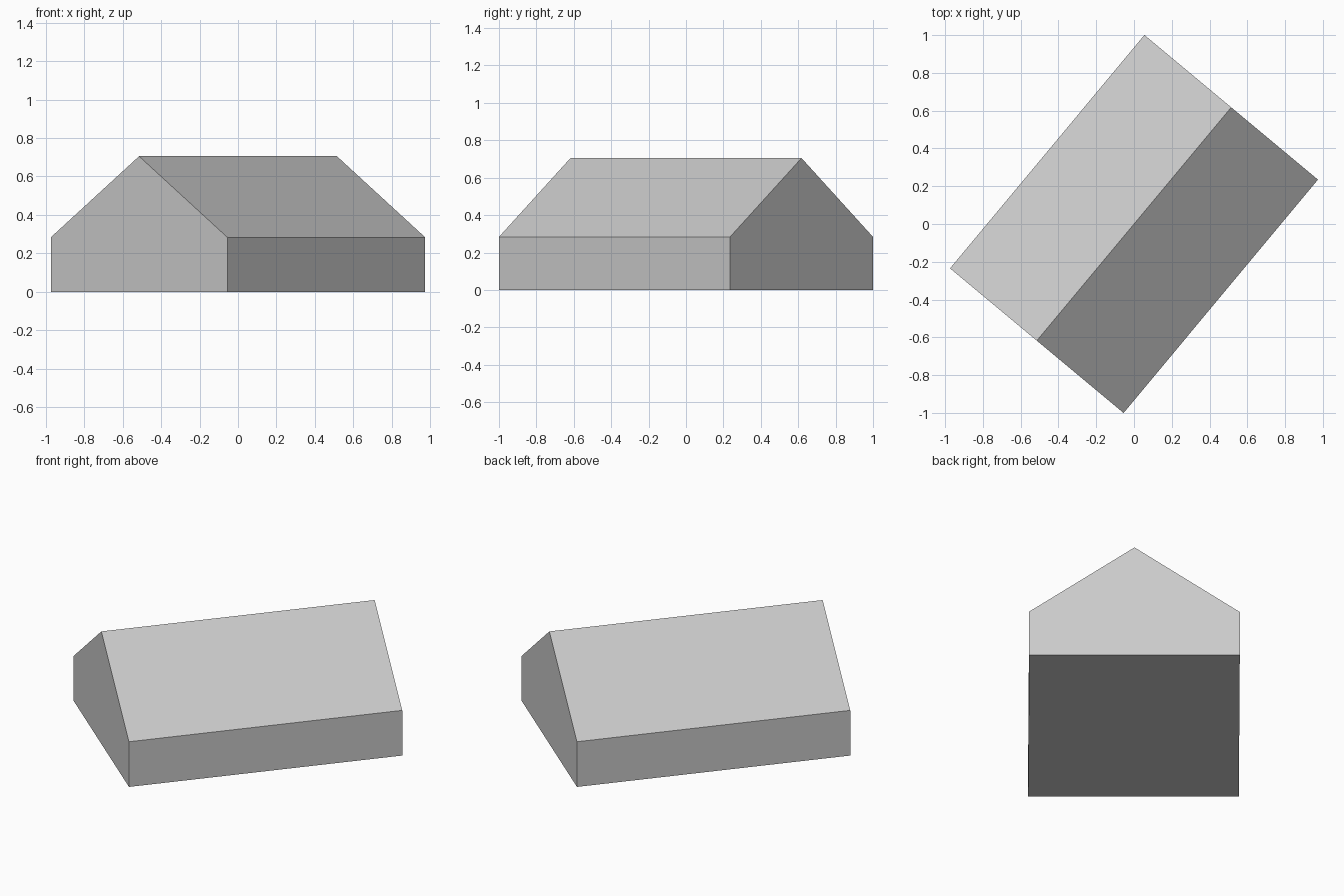
import bpy
import bmesh
import math
from mathutils import Matrix

cube = bpy.data.objects.get("Cube")
if cube:
    bpy.data.objects.remove(cube, do_unlink=True)

HALF_WIDTH, HALF_LENGTH = 0.598, 0.804
EAVES, RIDGE = 0.283, 0.705
TURN = math.radians(-39.8)

# Plain grey material
grey = bpy.data.materials.new("light_grey")
grey.use_nodes = True
colour = (0.6, 0.6, 0.6, 1)
grey.diffuse_color = colour
grey.node_tree.nodes["Principled BSDF"].inputs["Base Color"].default_value = colour

# Gable profile, extruded along the length of the building
profile = [(-HALF_WIDTH, 0), (HALF_WIDTH, 0), (HALF_WIDTH, EAVES),
           (0, RIDGE), (-HALF_WIDTH, EAVES)]
bm = bmesh.new()
gable = bm.faces.new([bm.verts.new((x, -HALF_LENGTH, z)) for x, z in profile])
result = bmesh.ops.extrude_face_region(bm, geom=[gable], use_keep_orig=True)
far_verts = [g for g in result["geom"] if isinstance(g, bmesh.types.BMVert)]
bmesh.ops.translate(bm, verts=far_verts, vec=(0, 2 * HALF_LENGTH, 0))

# Turn the building on its plot
bmesh.ops.rotate(bm, verts=bm.verts, cent=(0, 0, 0), matrix=Matrix.Rotation(TURN, 3, "Z"))
bmesh.ops.recalc_face_normals(bm, faces=bm.faces)

mesh = bpy.data.meshes.new("gabled_building")
bm.to_mesh(mesh)
bm.free()
mesh.materials.append(grey)
building = bpy.data.objects.new("gabled_building", mesh)
bpy.context.collection.objects.link(building)
